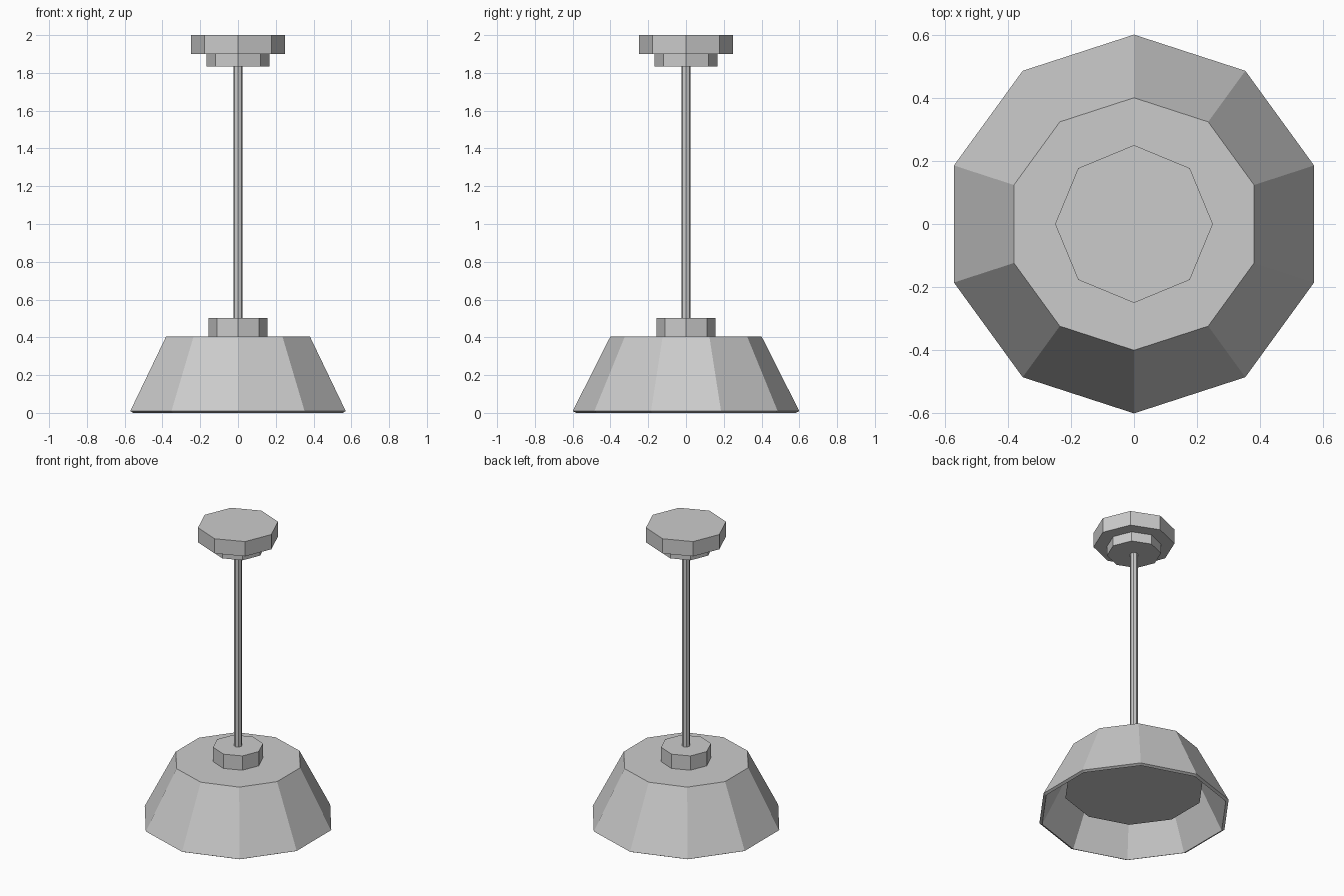
import bpy, bmesh
from math import cos, sin, pi

if "Cube" in bpy.data.objects:
    bpy.data.objects.remove(bpy.data.objects["Cube"])


def lathe(name, profile, sides, start=0.0):
    """Revolve (radius, z) points into a faceted solid, capping both ends."""
    bm = bmesh.new()
    rings = []
    for r, z in profile:
        angles = [start + 2 * pi * i / sides for i in range(sides)]
        rings.append([bm.verts.new((r * cos(a), r * sin(a), z)) for a in angles])
    for a, b in zip(rings, rings[1:]):
        for i in range(sides):
            j = (i + 1) % sides
            bm.faces.new((a[i], a[j], b[j], b[i]))
    bm.faces.new(rings[0])
    bm.faces.new(rings[-1])
    bmesh.ops.recalc_face_normals(bm, faces=bm.faces[:])
    mesh = bpy.data.meshes.new(name)
    bm.to_mesh(mesh)
    bm.free()
    obj = bpy.data.objects.new(name, mesh)
    bpy.context.collection.objects.link(obj)
    return obj


# Thin ten-sided shade, open at the bottom
lathe("shade", [(0.4, 0.405), (0.6, 0.009), (0.582, 0.0), (0.388, 0.385)], 10, pi / 2)

# Recessed panel inside the shade
lathe("diffuser", [(0.435, 0.165), (0.37, 0.386)], 10, pi / 2)

# Eight-sided mounting parts: name, radius, bottom, top
for name, radius, z0, z1 in [
    ("shade_collar", 0.156, 0.405, 0.502),
    ("rod", 0.025, 0.50, 1.84),
    ("ceiling_neck", 0.167, 1.835, 1.90),
    ("ceiling_cap", 0.25, 1.90, 2.0),
]:
    lathe(name, [(radius, z0), (radius, z1)], 8)
